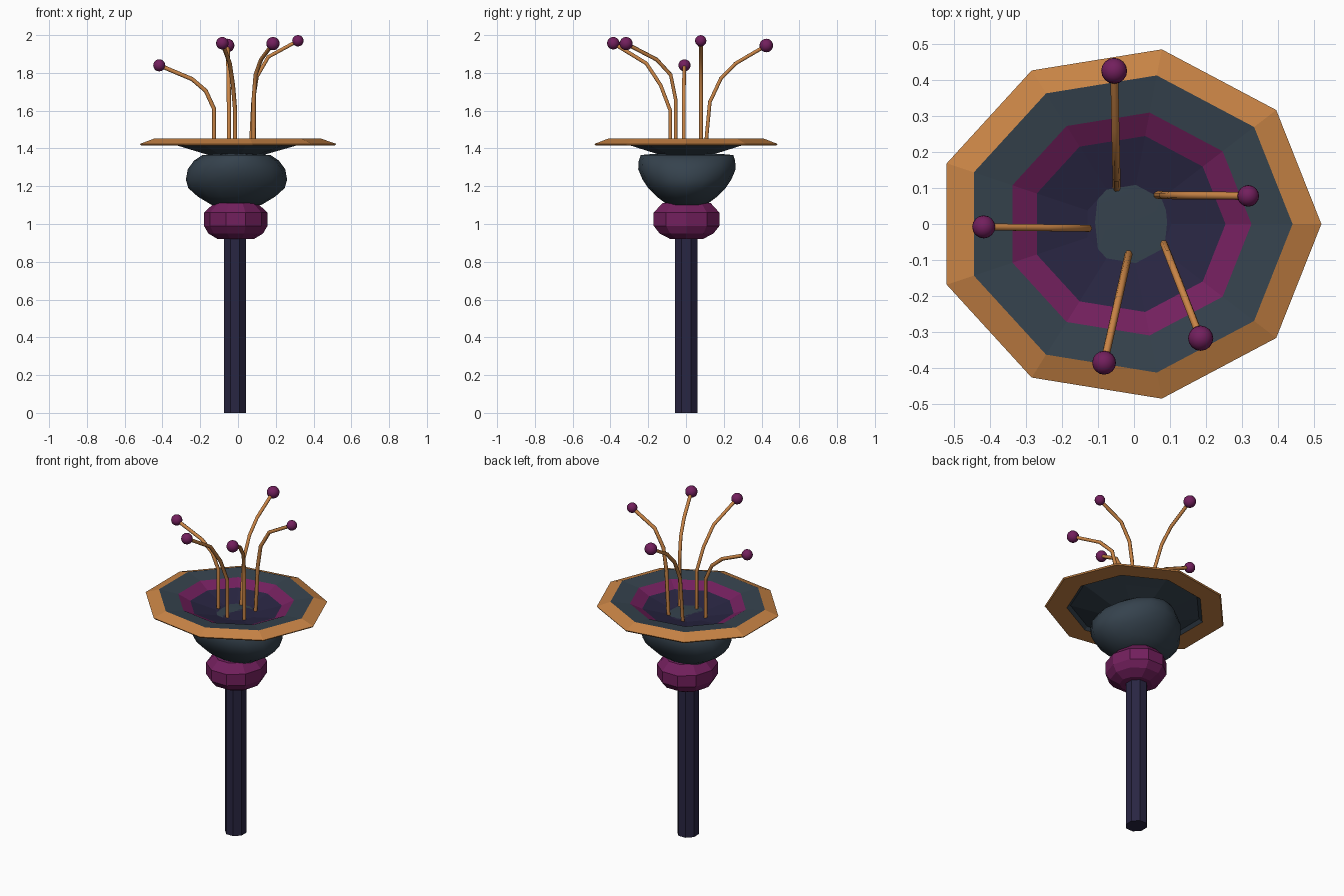
import bpy, bmesh, math

if "Cube" in bpy.data.objects:
    bpy.data.objects.remove(bpy.data.objects["Cube"])


def material(name, rgb):
    m = bpy.data.materials.new(name)
    m.diffuse_color = (*rgb, 1)
    m.use_nodes = True
    m.node_tree.nodes["Principled BSDF"].inputs["Base Color"].default_value = m.diffuse_color
    return m


ORANGE = material("orange", (0.58, 0.23, 0.06))
TEAL = material("slate", (0.036, 0.055, 0.075))
MAGENTA = material("magenta", (0.17, 0.014, 0.11))
DARK = material("dark_violet", (0.022, 0.019, 0.055))


def lathe(name, rings, sides, center, mats, bands=None, turn=0.0, smooth=False):
    """Stack rings of (rx, ry, z), bridge them and cap both ends."""
    bm = bmesh.new()
    loops = []
    for rx, ry, z in rings:
        loops.append([bm.verts.new((center[0] + rx * math.cos(a), center[1] + ry * math.sin(a), z))
                      for a in (turn + 2 * math.pi * i / sides for i in range(sides))])
    for k in range(len(loops) - 1):
        lo, hi = loops[k], loops[k + 1]
        for i in range(sides):
            j = (i + 1) % sides
            f = bm.faces.new((lo[i], lo[j], hi[j], hi[i]))
            f.material_index = bands[k] if bands else 0
    for cap, k in ((loops[0], 0), (loops[-1], -1)):
        f = bm.faces.new(cap)
        f.material_index = bands[k] if bands else 0
    bmesh.ops.recalc_face_normals(bm, faces=bm.faces)
    for f in bm.faces:
        f.smooth = smooth
    me = bpy.data.meshes.new(name)
    bm.to_mesh(me)
    bm.free()
    for m in mats:
        me.materials.append(m)
    ob = bpy.data.objects.new(name, me)
    bpy.context.collection.objects.link(ob)
    return ob


# Stem
lathe("stem", [(0.062, 0.065, 0), (0.062, 0.065, 0.96)], 8, (-0.016, 0.002), [DARK], turn=math.pi / 8)

# Faceted lower bulb
lathe("lower_bulb", [(0.095, 0.09, 0.92), (0.145, 0.15, 0.95), (0.168, 0.183, 0.99),
                     (0.168, 0.183, 1.06), (0.115, 0.135, 1.11)],
      10, (-0.012, 0.003), [MAGENTA])

# Smooth upper bulb, wide in x low down and wide in y higher up
lathe("upper_bulb", [(0.13, 0.10, 1.10), (0.205, 0.16, 1.145), (0.255, 0.205, 1.19),
                     (0.268, 0.235, 1.235), (0.258, 0.258, 1.29), (0.225, 0.255, 1.335),
                     (0.18, 0.245, 1.365), (0.10, 0.19, 1.37)],
      16, (-0.008, 0.005), [TEAL], smooth=True)

# Nine-sided flower dish: floor, inner walls, rim, underside
profile = [(0.12, 1.37), (0.27, 1.405), (0.342, 1.438), (0.456, 1.452), (0.536, 1.424),
           (0.530, 1.416), (0.406, 1.416), (0.385, 1.432), (0.306, 1.41), (0.12, 1.357)]
lathe("flower_dish", [(r, r * 0.918, z) for r, z in profile], 9, (-0.016, 0),
      [DARK, MAGENTA, TEAL, ORANGE], bands=[0, 1, 2, 3, 3, 3, 2, 2, 2])

# Stamens: base xy, tip xy, ball radius, bend points (fraction outward, z)
stamens = [
    ((-0.048, 0.10), (-0.055, 0.425), 0.036, [(0.08, 1.645), (0.26, 1.77), (0.5, 1.85), (1, 1.945)]),
    ((0.065, 0.08), (0.317, 0.078), 0.030, [(0.06, 1.65), (0.14, 1.78), (0.38, 1.885), (1, 1.97)]),
    ((0.083, -0.055), (0.185, -0.317), 0.035, [(0, 1.66), (0.1, 1.79), (0.38, 1.87), (1, 1.955)]),
    ((-0.015, -0.083), (-0.083, -0.385), 0.033, [(0, 1.60), (0.17, 1.735), (0.42, 1.85), (1, 1.957)]),
    ((-0.127, -0.012), (-0.417, -0.008), 0.032, [(0, 1.61), (0.15, 1.705), (0.4, 1.767), (1, 1.84)]),
]
for n, (b, t, rad, bends) in enumerate(stamens, 1):
    pts = [(b[0] + (t[0] - b[0]) * f, b[1] + (t[1] - b[1]) * f, z) for f, z in [(0, 1.365)] + bends]
    cu = bpy.data.curves.new(f"stamen_{n}", "CURVE")
    cu.dimensions = "3D"
    cu.bevel_depth = 0.011
    cu.bevel_resolution = 1
    cu.use_fill_caps = True
    sp = cu.splines.new("POLY")
    sp.points.add(len(pts) - 1)
    for p, co in zip(sp.points, pts):
        p.co = (*co, 1)
    cu.materials.append(ORANGE)
    ob = bpy.data.objects.new(f"stamen_{n}", cu)
    bpy.context.collection.objects.link(ob)
    bpy.ops.object.select_all(action="DESELECT")
    ob.select_set(True)
    bpy.context.view_layer.objects.active = ob
    bpy.ops.object.convert(target="MESH")

    # Pollen ball on the tip
    bpy.ops.mesh.primitive_uv_sphere_add(segments=16, ring_count=10, radius=rad, location=pts[-1])
    ball = bpy.context.object
    ball.name = f"pollen_ball_{n}"
    ball.data.materials.append(MAGENTA)
    bpy.ops.object.shade_smooth()
